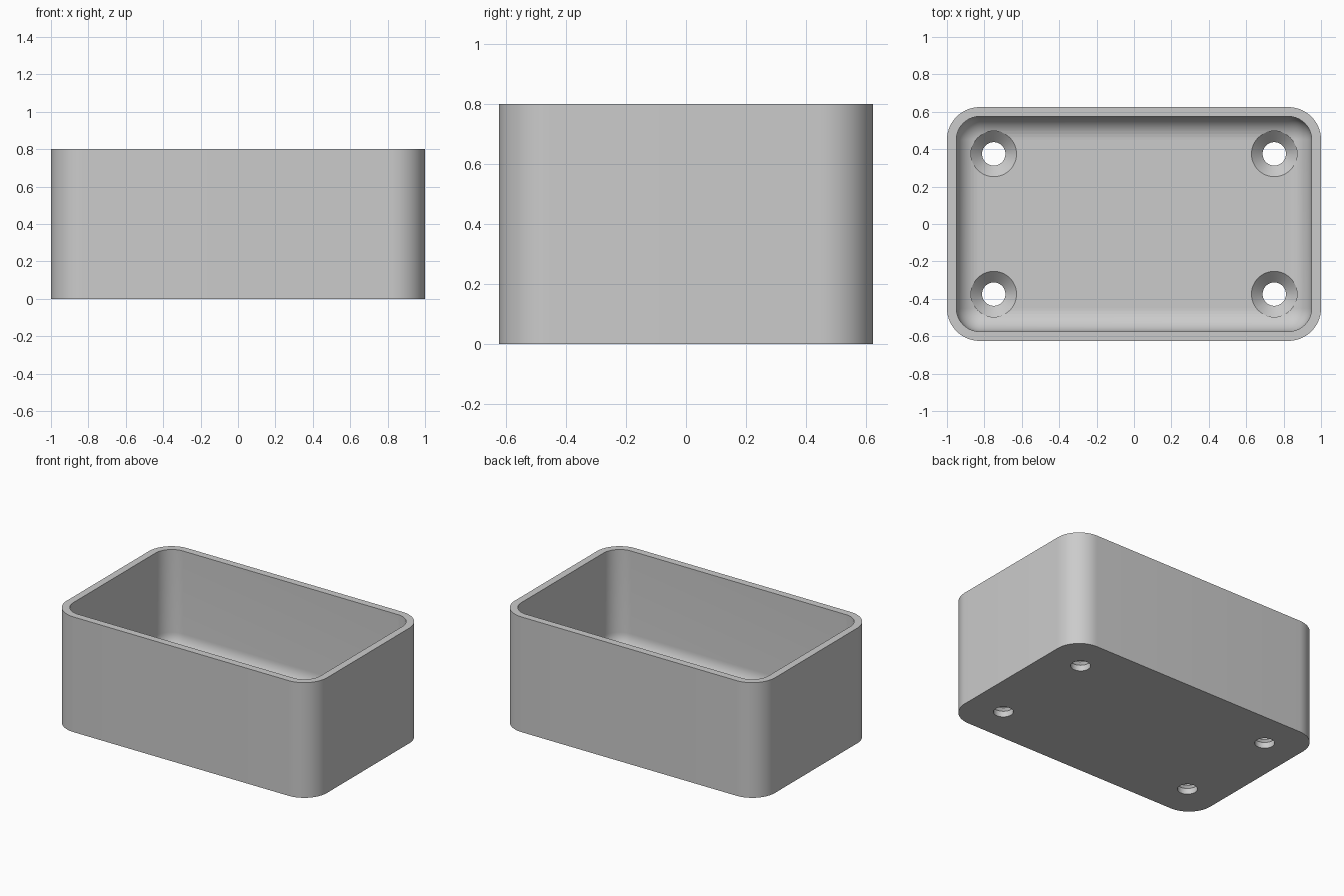
import bpy, bmesh
from math import sin, cos, pi

if "Cube" in bpy.data.objects:
    bpy.data.objects.remove(bpy.data.objects["Cube"], do_unlink=True)

HALF_X, HALF_Y, HEIGHT = 1.0, 0.625, 0.8
CORNER, WALL, FLOOR = 0.175, 0.05, 0.1
FILLET = CORNER - WALL
HOLE_X, HOLE_Y, HOLE_R, SINK_R = 0.75, 0.375, 0.0625, 0.122

grey = bpy.data.materials.new("light grey")
grey.use_nodes = True
grey.diffuse_color = (0.6, 0.6, 0.6, 1)
grey.node_tree.nodes["Principled BSDF"].inputs["Base Color"].default_value = (0.6, 0.6, 0.6, 1)


def rounded_ring(bm, inset, z, steps=14):
    """Rounded rectangle, inset from the outer wall."""
    r = CORNER - inset
    ring = []
    for quarter, (sx, sy) in enumerate(((1, 1), (-1, 1), (-1, -1), (1, -1))):
        for i in range(steps + 1):
            a = (quarter + i / steps) * pi / 2
            ring.append(bm.verts.new((sx * (HALF_X - CORNER) + r * cos(a),
                                      sy * (HALF_Y - CORNER) + r * sin(a), z)))
    return ring


def round_ring(bm, x, y, r, z, steps=48):
    return [bm.verts.new((x + r * cos(2 * pi * i / steps),
                          y + r * sin(2 * pi * i / steps), z)) for i in range(steps)]


def loft(bm, rings):
    """Bridge the rings in order and cap both ends."""
    for low, high in zip(rings, rings[1:]):
        for i in range(len(low)):
            j = (i + 1) % len(low)
            bm.faces.new((low[i], low[j], high[j], high[i]))
    bm.faces.new(rings[0][::-1])
    bm.faces.new(rings[-1])


def make_object(name, bm):
    bmesh.ops.remove_doubles(bm, verts=bm.verts, dist=0.0001)
    bmesh.ops.recalc_face_normals(bm, faces=bm.faces)
    mesh = bpy.data.meshes.new(name)
    bm.to_mesh(mesh)
    bm.free()
    mesh.materials.append(grey)
    obj = bpy.data.objects.new(name, mesh)
    bpy.context.collection.objects.link(obj)
    return obj


# Open box: outer wall, flat rim, inner wall and rounded floor edge
bm = bmesh.new()
profile = [(0, 0), (0, HEIGHT), (WALL, HEIGHT)]
for i in range(13):
    a = i / 12 * pi / 2
    profile.append((WALL + FILLET * (1 - cos(a)), FLOOR + FILLET * (1 - sin(a))))
loft(bm, [rounded_ring(bm, inset, z) for inset, z in profile])
box = make_object("open_box", bm)

# Countersunk screw holes through the floor
bm = bmesh.new()
sink_bottom = FLOOR - (SINK_R - HOLE_R)
for x in (-HOLE_X, HOLE_X):
    for y in (-HOLE_Y, HOLE_Y):
        loft(bm, [round_ring(bm, x, y, r, z) for r, z in (
            (HOLE_R, -0.1), (HOLE_R, sink_bottom), (SINK_R, FLOOR), (SINK_R, FLOOR + 0.1))])
cutter = make_object("hole_cutter", bm)
cutter.hide_render = True

cut = box.modifiers.new("screw_holes", 'BOOLEAN')
cut.operation = 'DIFFERENCE'
cut.solver = 'EXACT'
cut.object = cutter

bpy.ops.object.select_all(action='DESELECT')
box.select_set(True)
bpy.context.view_layer.objects.active = box
bpy.ops.object.modifier_apply(modifier=cut.name)
bpy.data.objects.remove(cutter, do_unlink=True)
bpy.ops.object.shade_smooth_by_angle(angle=pi / 6)
